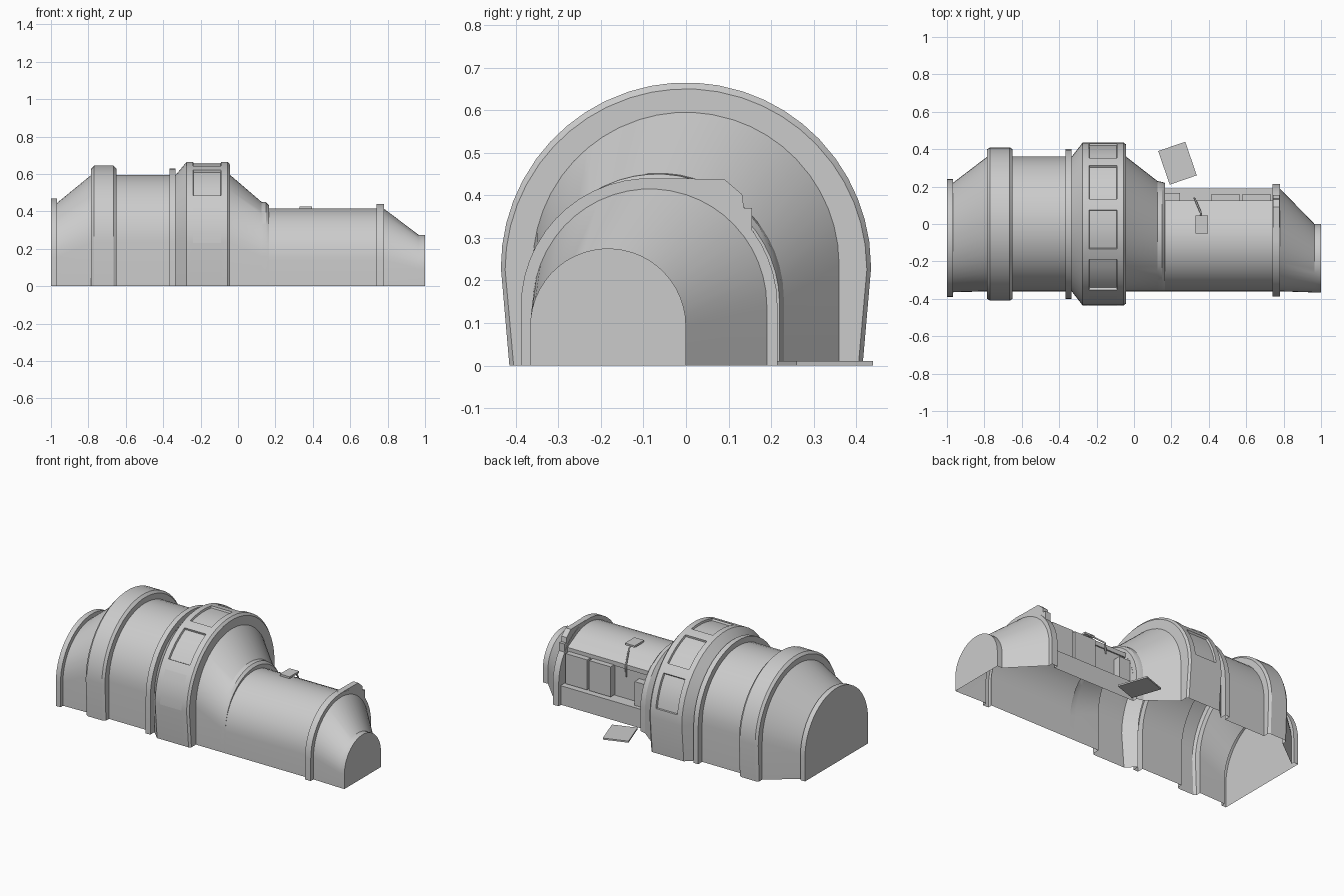
import bpy, bmesh
from math import sin, cos, radians
from mathutils import Matrix

if "Cube" in bpy.data.objects:
    bpy.data.objects.remove(bpy.data.objects["Cube"])

# Arch angles: five window bays of 28 degrees with 8 degree gaps
BAYS = (-76, -40, -4, 32, 68)
ANGLES = [c + d for c in BAYS for d in (-14, -7, 0, 7, 14)] + [90]


def arch(yl, yr, top, tuck=0.0):
    """Round-topped section; tuck pulls the feet inward."""
    c, r = (yl + yr) / 2, (yr - yl) / 2
    arc = [(c + r * sin(radians(a)), top - r + r * cos(radians(a))) for a in ANGLES]
    return [(yl + tuck, 0)] + arc + [(yr - tuck, 0)]


def finish(bm, name, angle=25):
    me = bpy.data.meshes.new(name)
    bm.normal_update()
    bm.to_mesh(me)
    bm.free()
    ob = bpy.data.objects.new(name, me)
    bpy.context.collection.objects.link(ob)
    bpy.ops.object.select_all(action='DESELECT')
    ob.select_set(True)
    bpy.context.view_layer.objects.active = ob
    bpy.ops.object.shade_smooth_by_angle(angle=radians(angle))
    return ob


def loft(stations, cap_start=False, cap_end=False):
    """Skin (x, section) stations with an open underside."""
    bm = bmesh.new()
    rows = [[bm.verts.new((x, y, z)) for y, z in sec] for x, sec in stations]
    grid = [[bm.faces.new((a[j], b[j], b[j + 1], a[j + 1])) for j in range(len(a) - 1)]
            for a, b in zip(rows, rows[1:])]
    if cap_start:
        bm.faces.new(rows[0])
    if cap_end:
        bm.faces.new(rows[-1][::-1])
    return bm, grid


def prism(name, pts, x0, x1):
    """Solid extrusion of a yz outline along x."""
    bm, _ = loft([(x0, pts + pts[:1]), (x1, pts + pts[:1])])
    bmesh.ops.remove_doubles(bm, verts=bm.verts, dist=1e-5)
    bmesh.ops.holes_fill(bm, edges=bm.edges, sides=0)
    bmesh.ops.recalc_face_normals(bm, faces=bm.faces)
    return finish(bm, name)


def box(name, lo, hi, spin=0.0):
    bm = bmesh.new()
    size = [b - a for a, b in zip(lo, hi)]
    mid = [(a + b) / 2 for a, b in zip(lo, hi)]
    m = Matrix.Translation(mid) @ Matrix.Rotation(radians(spin), 4, 'Z') @ Matrix.Diagonal((*size, 1))
    bmesh.ops.create_cube(bm, size=1, matrix=m)
    return finish(bm, name)


# Recurring sections
wide = arch(-.36, .36, .595)
slim = arch(-.36, .19, .415)
band = arch(-.435, .435, .665, .02)
band_edge = arch(-.425, .425, .65, .02)
rib = arch(-.41, .41, .645, .01)
rib_edge = arch(-.40, .40, .63, .01)

# Rear hull with end flange, ribs, window band and shoulder cone
stations = [
    (-1, arch(-.39, .24, .47)), (-.968, arch(-.39, .24, .47)),
    (-.968, arch(-.365, .22, .445)), (-.785, wide),
    (-.785, rib_edge), (-.77, rib), (-.665, rib), (-.65, rib_edge), (-.65, wide),
    (-.365, wide), (-.365, arch(-.40, .40, .63)), (-.333, arch(-.40, .40, .63)), (-.333, wide),
    (-.275, band), (-.24, band), (-.09, band), (-.055, band), (-.042, band_edge), (-.042, wide),
    (.125, arch(-.36, .23, .452)), (.15, arch(-.36, .225, .45)), (.165, arch(-.36, .22, .435)),
    (.165, slim)]
bm, grid = loft(stations, cap_start=True)
row = grid[14]
for w in range(5):
    bmesh.ops.inset_region(bm, faces=row[5 * w + 1:5 * w + 5], thickness=.003, depth=-.012,
                           use_even_offset=True)
finish(bm, "rear_hull")

# Slim hull with a service recess on the back
recess = [(.09, .358), (.125, .338), (.125, .31), (.117, .31), (.117, .12), (.19, .12)]
top_arc = [p for p in slim if p[0] < .085]
slim_cut = top_arc + recess + [(.19, 0)]
bm, _ = loft([(.165, slim_cut), (.745, slim_cut)])
finish(bm, "slim_hull")

# Walls closing both ends of the recess
outer = [p for p in slim[:-1] if p[0] > .085]
for name, x, flip in (("recess_wall_inner", .166, 1), ("recess_wall_outer", .744, 0)):
    bm = bmesh.new()
    loop = [bm.verts.new((x, y, z)) for y, z in outer + recess[::-1]]
    bm.faces.new(loop[::-1] if flip else loop)
    finish(bm, name)

# Nose: flange, taper and flat end
flange = arch(-.388, .215, .44)
tip = arch(-.366, 0, .275)
bm, _ = loft([(.74, slim), (.74, flange), (.78, flange), (.78, slim), (.965, tip), (1, tip)],
             cap_end=True)
finish(bm, "nose")

# Squared shoulder on the nose flange
prism("flange_block", [(-.08, .44), (.09, .438), (.132, .402), (.136, .37), (.155, .37),
                       (.155, .318), (.11, .30), (-.08, .40)], .742, .778)

# Equipment panels inside the recess
for i, (x0, x1) in enumerate(((.415, .565), (.58, .73))):
    box(f"recess_panel_{i + 1}", (x0, .115, .125), (x1, .16, .315))
box("recess_step", (.166, .115, .10), (.245, .165, .27))

# Loose hatch plate on the ground
box("loose_plate", (.156, .23, 0), (.309, .42, .01), spin=19)

# Roof plate with its hanging cable
box("roof_plate", (.328, -.05, .415), (.396, .045, .427))
cu = bpy.data.curves.new("cable", 'CURVE')
cu.dimensions = '3D'
cu.bevel_depth = .005
cu.bevel_resolution = 1
sp = cu.splines.new('POLY')
path = [(.362, .03, .42), (.357, .06, .405), (.34, .10, .37), (.325, .135, .34), (.322, .138, .27)]
sp.points.add(len(path) - 1)
for p, co in zip(sp.points, path):
    p.co = (*co, 1)
bpy.context.collection.objects.link(bpy.data.objects.new("cable", cu))
